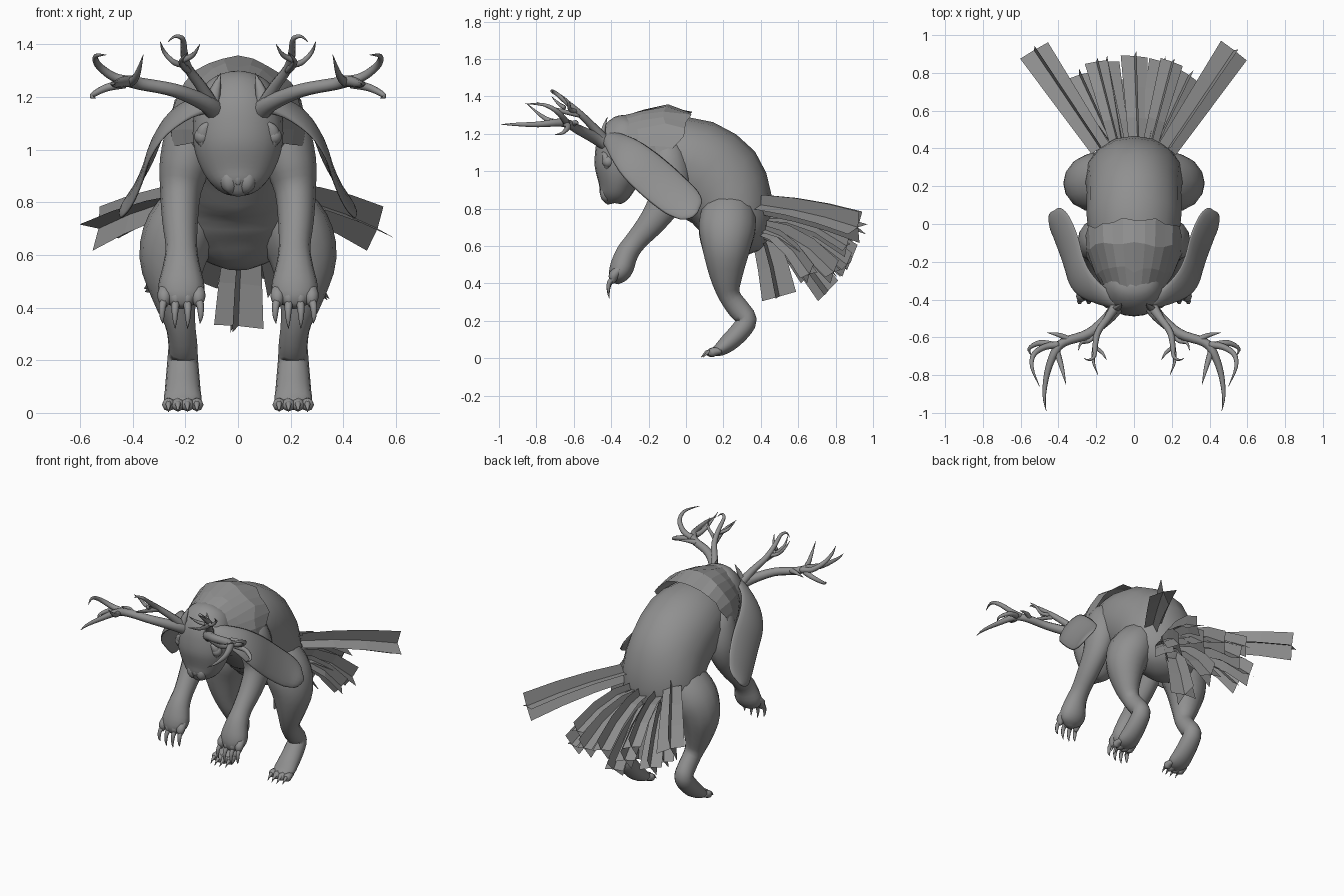
import bpy, bmesh, random
from math import sin, cos, pi, radians
from mathutils import Vector
random.seed(4)
grey = bpy.data.materials.new("grey")
grey.diffuse_color = (.28, .28, .28, 1)


def finish(bm, name, mirror, smooth=True):
    bmesh.ops.recalc_face_normals(bm, faces=bm.faces)
    me = bpy.data.meshes.new(name)
    bm.to_mesh(me)
    bm.free()
    me.polygons.foreach_set("use_smooth", [smooth] * len(me.polygons))
    me.materials.append(grey)
    ob = bpy.data.objects.new(name, me)
    bpy.context.collection.objects.link(ob)
    if mirror:
        ob.modifiers.new("mirror", 'MIRROR')
    return ob


def spline(pts, steps):
    """Catmull-Rom through stations of any length."""
    P = [pts[0]] + list(pts) + [pts[-1]]
    out = []
    for i in range(1, len(P) - 2):
        for s in range(steps):
            t = s / steps
            out.append([0.5 * (2 * b + (c - a) * t + (2 * a - 5 * b + 4 * c - d) * t * t
                               + (3 * b - a - 3 * c + d) * t ** 3)
                        for a, b, c, d in zip(P[i - 1], P[i], P[i + 1], P[i + 2])])
    return out + [list(pts[-1])]


def sweep(bm, pts, ref=(1, 0, 0), sides=12, steps=3, cup=0):
    """Elliptical tube through (x, y, z, half width, half depth) stations."""
    st = spline([p if len(p) == 5 else (*p, p[3]) for p in pts], steps)
    rings = []
    for i, s in enumerate(st):
        t = (Vector(st[min(i + 1, len(st) - 1)][:3]) - Vector(st[max(i - 1, 0)][:3])).normalized()
        u = Vector(ref)
        u = (u - t * u.dot(t)).normalized()
        v = t.cross(u)
        c, ru, rv = Vector(s[:3]), max(s[3], .001), max(s[4], .001)
        rings.append([bm.verts.new(c + u * ru * cos(a) + v * (rv * sin(a) + cup * ru * cos(a) ** 2))
                      for a in (2 * pi * k / sides for k in range(sides))])
    for r, q in zip(rings, rings[1:]):
        for k in range(sides):
            j = (k + 1) % sides
            bm.faces.new((r[k], r[j], q[j], q[k]))
    bm.faces.new(rings[0])
    bm.faces.new(rings[-1])


def part(name, paths, mirror=False, **kw):
    bm = bmesh.new()
    for p in paths:
        sweep(bm, p, **kw)
    return finish(bm, name, mirror)


# hunched torso
part("body", [[(0, -.34, 1.1, .12, .12), (0, -.26, 1.1, .16, .16), (0, -.13, 1.09, .22, .2),
               (0, .03, 1.04, .25, .25), (0, .17, .93, .25, .265), (0, .245, .8, .26, .225),
               (0, .27, .68, .24, .19), (0, .26, .6, .17, .13), (0, .25, .55, .05, .04)]], sides=16, steps=2)

# head hanging down, nose and mouth at the low end
part("head", [[(0, -.275, 1.275, .05, .05), (0, -.29, 1.245, .12, .105), (0, -.325, 1.16, .162, .145),
               (0, -.35, 1.06, .172, .14), (0, -.36, .98, .16, .125), (0, -.375, .91, .13, .095),
               (0, -.39, .865, .095, .075), (0, -.40, .835, .05, .045), (0, -.4, .825, .015, .015)]], sides=20)
part("muzzle", [[(.03, -.41, .93, .02), (.035, -.425, .895, .034), (.03, -.425, .86, .03), (.02, -.415, .835, .01)]],
     mirror=True, sides=10)
part("nose", [[(0, -.44, .92, .012), (0, -.45, .89, .02, .012), (0, -.45, .865, .006)]], sides=8)
part("brow_tuft", [[(.1, -.45, 1.16, .03, .02), (.085, -.44, 1.23, .02, .012), (.065, -.42, 1.29, .001)]],
     mirror=True, sides=6)
part("eyelid", [[(.11, -.44, 1.1, .01), (.127, -.43, 1.075, .026, .02), (.132, -.42, 1.035, .026, .02),
                 (.125, -.425, 1.005, .006)]], mirror=True, sides=10)
bm = bmesh.new()
bmesh.ops.create_uvsphere(bm, u_segments=14, v_segments=10, radius=.032)
bmesh.ops.translate(bm, verts=bm.verts, vec=(.135, -.415, 1.05))
finish(bm, "eye", True)

# long drooping cupped ears
part("ear", [[(.08, -.42, 1.18, .04, .03), (.17, -.385, 1.165, .06, .018), (.26, -.325, 1.115, .09, .013),
              (.315, -.25, 1.04, .112, .012), (.342, -.16, .96, .118, .012), (.37, -.08, .89, .115, .012),
              (.4, -.015, .835, .105, .012), (.43, .025, .79, .075, .012), (.445, .05, .768, .02, .006)]],
     mirror=True, ref=(-.3, .7, .65), sides=16, cup=-.12)

# antlers: outer beam with tines, inner upright beam with prongs
outer = [
    [(.09, -.43, 1.15, .04), (.13, -.49, 1.18, .032), (.24, -.58, 1.225, .026), (.37, -.625, 1.25, .024),
     (.42, -.68, 1.26, .022), (.46, -.79, 1.25, .016), (.475, -.91, 1.25, .009), (.465, -.99, 1.25, .001)],
    [(.40, -.64, 1.26, .02), (.47, -.65, 1.275, .017), (.53, -.69, 1.32, .014),
     (.54, -.76, 1.355, .009), (.50, -.86, 1.36, .001)],
    [(.43, -.64, 1.25, .018), (.5, -.63, 1.235, .015), (.555, -.66, 1.205, .009), (.54, -.7, 1.195, .001)],
    [(.41, -.67, 1.255, .018), (.385, -.75, 1.28, .013), (.36, -.85, 1.36, .001)],
    [(.33, -.62, 1.245, .018), (.39, -.59, 1.26, .013), (.46, -.575, 1.25, .001)]]
inner = [
    [(.1, -.44, 1.17, .03), (.14, -.5, 1.24, .022), (.19, -.57, 1.31, .018), (.205, -.64, 1.37, .014),
     (.21, -.7, 1.42, .01), (.24, -.72, 1.43, .006), (.265, -.71, 1.41, .001)],
    [(.19, -.57, 1.3, .014), (.21, -.66, 1.32, .012), (.215, -.73, 1.34, .008), (.19, -.8, 1.37, .001)],
    [(.19, -.58, 1.32, .013), (.24, -.62, 1.33, .011), (.28, -.63, 1.37, .008), (.295, -.67, 1.41, .001)],
    [(.21, -.65, 1.34, .012), (.17, -.68, 1.36, .009), (.145, -.72, 1.4, .001)]]
part("antler_outer", outer, True, ref=(.2, .3, .93), sides=10, steps=4)
part("antler_inner", inner, True, ref=(.9, .2, -.1), sides=8, steps=4)

# front and hind limbs
part("arm", [[(.13, -.09, 1.15, .06), (.165, -.095, 1.08, .1), (.2, -.09, .95, .098, .115),
              (.218, -.11, .84, .078, .095), (.22, -.18, .73, .068, .075), (.215, -.265, .63, .06, .06),
              (.215, -.315, .56, .07, .062), (.215, -.345, .48, .088, .065), (.215, -.37, .43, .072, .048),
              (.215, -.38, .4, .02, .02)]], True, sides=14)
part("leg", [[(.11, .23, .9, .05), (.15, .23, .82, .1, .13), (.215, .22, .7, .135, .155),
              (.248, .215, .58, .127, .13), (.24, .215, .44, .085, .09), (.22, .23, .34, .058, .06),
              (.21, .28, .265, .055, .06), (.21, .325, .205, .058, .055), (.21, .29, .145, .063, .055),
              (.21, .23, .085, .068, .05), (.21, .18, .047, .07, .037), (.21, .14, .033, .04, .02)]],
     True, sides=14)

# toes and curved claws, four per paw
toes, claws, ftoes, fclaws = [], [], [], []
for k in range(4):
    d = k - 1.5
    m = .01 * abs(d)
    x = .215 + d * .043
    toes.append([(x, -.35, .48, .02), (x, -.385, .445, .027), (x, -.39, .415, .018), (x, -.39, .4, .006)])
    claws.append([(x, -.385, .43, .018), (x + d * .005, -.41, .39 + m, .014), (x + d * .006, -.415, .35 + m, .009),
                  (x + d * .004, -.41, .31 + m * 2, .001)])
    x = .21 + d * .036
    ftoes.append([(x, .19, .04, .015), (x, .15, .034, .024), (x, .12 + m, .026, .022), (x, .105 + m, .02, .006)])
    fclaws.append([(x, .13 + m, .034, .014), (x, .105 + m, .032, .011), (x, .075 + m, .004, .001)])
part("front_toes", toes, True, sides=8)
part("front_claws", claws, True, sides=6)
part("hind_toes", ftoes, True, sides=8)
part("hind_claws", fclaws, True, sides=6)


# tail made of crossed pairs of flat feather cards
def card(bm, root, tip, w, upright, arch=.05):
    a, b = Vector(root), Vector(tip)
    t = (b - a).normalized()
    side = Vector((t.y, -t.x, 0)).normalized()
    nrm = side.cross(t)
    if upright:
        side, nrm = side * .3 + nrm * .95, side
    else:
        side, nrm = side * .95 - nrm * .3, nrm
    rows = []
    for i in range(4):
        f = i / 3
        c = a.lerp(b, f) + Vector((0, 0, arch * 4 * f * (1 - f)))
        h = w * (.32 + .18 * f)
        rows.append([bm.verts.new(c + side * h * s - nrm * h * .12 * abs(s)) for s in (-1, 0, 1)])
    for r, q in zip(rows, rows[1:]):
        for k in (0, 1):
            bm.faces.new((r[k], r[k + 1], q[k + 1], q[k]))


bm = bmesh.new()
feathers = [((.001, .5, .33), .19, .68), ((.001, .76, .36), .16, .7), ((.001, .89, .54), .15, .74),
            ((.15, .86, .5), .15, .72), ((.29, .79, .46), .15, .7), ((.2, .86, .6), .13, .75),
            ((.53, .92, .7), .18, .82), ((.3, .66, .45), .13, .68)]
for (x, y, z), w, rz in feathers:
    for s in (-1, 1) if x > .01 else (1,):
        for up in (0, 1):
            card(bm, (s * (.02 + x * .3), .4, rz), (s * x, y, z), w, up, .05 if z < .65 else .015)
finish(bm, "tail", False, smooth=False)

# ragged fur mantle draped around neck and shoulders
bm = bmesh.new()
rings = []
for j, (y, rx, rz) in enumerate(((-.37, .15, .205), (-.24, .21, .245), (-.1, .255, .275), (.03, .262, .24))):
    row = []
    for k in range(17):
        a = radians(-104 + 13 * k)
        jit = random.uniform(-.014, .014)
        row.append(bm.verts.new((rx * sin(a) * (1 + jit), y - .04 * (j - .5) * (1 - cos(a)) + jit * 1.5,
                                 1.08 + (rz + jit) * cos(a))))
    rings.append(row)
for r, q in zip(rings, rings[1:]):
    for k in range(16):
        bm.faces.new((r[k], r[k + 1], q[k + 1], q[k]))
finish(bm, "fur_mantle", False, smooth=False)
